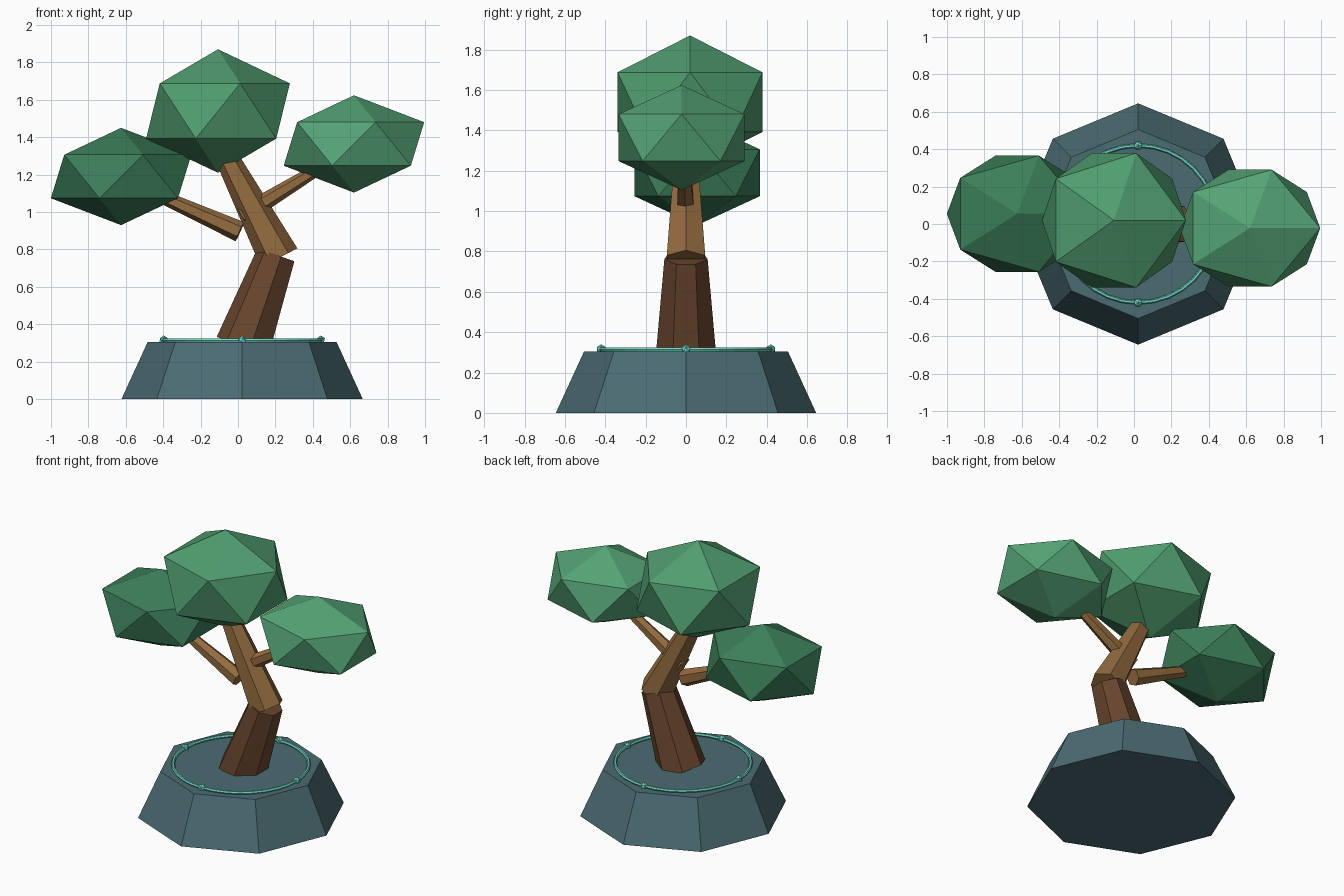
import bpy
from mathutils import Vector
from math import pi, sin, cos

if "Cube" in bpy.data.objects:
    bpy.data.objects.remove(bpy.data.objects["Cube"])


def material(name, color):
    m = bpy.data.materials.new(name)
    m.diffuse_color = (*color, 1)
    m.use_nodes = True
    m.node_tree.nodes["Principled BSDF"].inputs["Base Color"].default_value = m.diffuse_color
    return m


STONE = material("slate", (0.07, 0.15, 0.17))
GLOW = material("aqua", (0.16, 0.68, 0.56))
BARK = material("dark_bark", (0.14, 0.06, 0.027))
WOOD = material("light_bark", (0.29, 0.145, 0.05))
LEAF_DARK = material("leaf_dark", (0.045, 0.21, 0.10))
LEAF_MID = material("leaf_mid", (0.08, 0.34, 0.16))
LEAF_LIGHT = material("leaf_light", (0.09, 0.37, 0.18))


def finish(name, mat):
    ob = bpy.context.object
    ob.name = name
    ob.data.materials.append(mat)
    return ob


def limb(name, start, end, r1, r2, sides, mat):
    """Tapered faceted cylinder between two points."""
    a, b = Vector(start), Vector(end)
    bpy.ops.mesh.primitive_cone_add(vertices=sides, radius1=r1, radius2=r2,
                                    depth=(b - a).length, location=(a + b) / 2)
    ob = finish(name, mat)
    ob.rotation_euler = (b - a).to_track_quat('Z', 'Y').to_euler()


def foliage(name, center, scale, mat):
    bpy.ops.mesh.primitive_ico_sphere_add(subdivisions=1, radius=1, location=center)
    finish(name, mat).scale = scale


CX = 0.022

# Octagonal stone base
limb("base", (CX, 0, 0), (CX, 0, 0.305), 0.645, 0.505, 8, STONE)

# Thin inlaid ring with four beads
bpy.ops.mesh.primitive_torus_add(major_radius=0.42, minor_radius=0.011,
                                 major_segments=32, minor_segments=6,
                                 location=(CX, 0, 0.314))
finish("ring", GLOW)
for i in range(4):
    t = i * pi / 2
    bpy.ops.mesh.primitive_ico_sphere_add(
        subdivisions=1, radius=0.025,
        location=(CX + 0.42 * cos(t), 0.42 * sin(t), 0.315))
    finish(f"ring_bead_{i + 1}", GLOW)

# Bent trunk and two side branches
limb("lower_trunk", (0.032, 0, 0.28), (0.208, 0, 0.77), 0.155, 0.11, 7, BARK)
limb("upper_trunk", (0.22, 0, 0.755), (-0.065, 0, 1.30), 0.11, 0.062, 6, WOOD)
limb("left_branch", (0.01, 0, 0.895), (-0.47, 0.03, 1.11), 0.056, 0.032, 6, WOOD)
limb("right_branch", (0.02, 0, 0.98), (0.47, -0.01, 1.255), 0.052, 0.03, 6, WOOD)

# Faceted leaf clusters
foliage("left_foliage", (-0.625, 0.055, 1.19), (0.42, 0.365, 0.26), LEAF_DARK)
foliage("top_foliage", (-0.107, 0.02, 1.54), (0.43, 0.422, 0.33), LEAF_MID)
foliage("right_foliage", (0.62, -0.022, 1.364), (0.42, 0.367, 0.26), LEAF_LIGHT)
